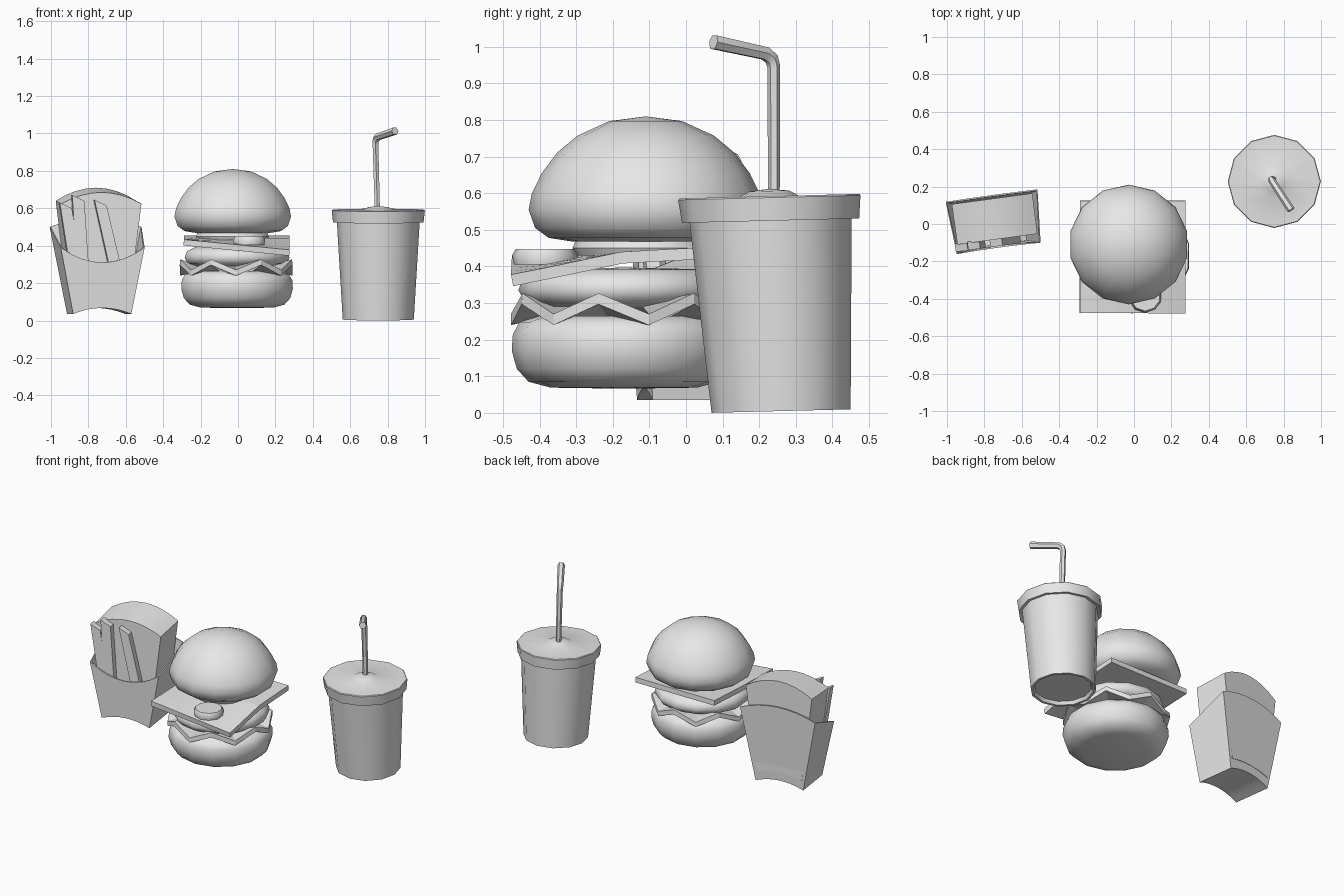
import bpy, bmesh, math

if "Cube" in bpy.data.objects:
    bpy.data.objects.remove(bpy.data.objects["Cube"])

grey = bpy.data.materials.new("plain_grey")
grey.diffuse_color = (0.8, 0.8, 0.8, 1)
grey.use_nodes = True
grey.node_tree.nodes["Principled BSDF"].inputs["Base Color"].default_value = grey.diffuse_color


def finish(name, bm, smooth=None, thick=0.0, offset=0.0):
    """Turn a bmesh into an object, optionally thickened and smooth shaded."""
    bmesh.ops.recalc_face_normals(bm, faces=bm.faces[:])
    me = bpy.data.meshes.new(name)
    bm.to_mesh(me)
    bm.free()
    me.materials.append(grey)
    ob = bpy.data.objects.new(name, me)
    bpy.context.collection.objects.link(ob)
    bpy.ops.object.select_all(action='DESELECT')
    bpy.context.view_layer.objects.active = ob
    ob.select_set(True)
    if thick:
        mod = ob.modifiers.new("thickness", 'SOLIDIFY')
        mod.thickness = thick
        mod.offset = offset
        bpy.ops.object.modifier_apply(modifier=mod.name)
    if smooth:
        bpy.ops.object.shade_smooth_by_angle(angle=math.radians(smooth))
    return ob


def lathe(name, profile, center, sides, lean=0.0, tilt=0.0, smooth=40):
    """Revolve (radius, z) points; lean shifts y with height, tilt raises the back."""
    bm = bmesh.new()
    rings = []
    for r, z in profile:
        count = sides if r > 0 else 1
        ring = []
        for i in range(count):
            a = math.pi / 2 + math.tau * i / sides
            y = r * math.sin(a)
            ring.append(bm.verts.new((center[0] + r * math.cos(a),
                                      center[1] + y + lean * z, z + tilt * y)))
        rings.append(ring)
    for a, b in zip(rings, rings[1:]):
        for i in range(sides):
            j = (i + 1) % sides
            if len(a) == 1:
                bm.faces.new((a[0], b[j], b[i]))
            elif len(b) == 1:
                bm.faces.new((a[i], a[j], b[0]))
            else:
                bm.faces.new((a[i], a[j], b[j], b[i]))
    return finish(name, bm, smooth)


# Burger: buns, patty and round fillings
lathe("top_bun", [(0, .468), (.2, .468), (.265, .478), (.302, .505), (.32, .555), (.311, .60),
                  (.284, .655), (.243, .71), (.187, .757), (.1, .797), (0, .81)],
      (-.028, -.11), 14, smooth=60)
lathe("bottom_bun", [(0, .066), (.2, .069), (.26, .085), (.292, .12), (.306, .17),
                     (.303, .215), (.285, .248), (.23, .265), (0, .268)],
      (-.005, -.17), 14, smooth=60)
lathe("patty", [(0, .285), (.22, .288), (.27, .305), (.288, .335), (.275, .37),
                (.23, .392), (0, .397)], (-.005, -.17), 14, smooth=60)
lathe("tomato", [(0, .43), (.19, .43), (.2, .45), (.19, .473), (0, .473)], (-.03, -.11), 14)
lathe("pickle", [(0, .405), (.085, .405), (.09, .43), (.08, .448), (0, .448)], (.06, -.385), 10)

# Wavy lettuce ring
bm = bmesh.new()
N = 14
hub = bm.verts.new((-.01, -.17, .28))
inner, outer = [], []
for i in range(N):
    a = -math.pi / 2 + math.tau * i / N
    zo = .255 if i % 2 == 0 else .312
    for ring, r, z in ((inner, .21, .28), (outer, .308, zo)):
        ring.append(bm.verts.new((-.01 + r * math.cos(a), -.17 + r * math.sin(a), z)))
for i in range(N):
    j = (i + 1) % N
    bm.faces.new((hub, inner[i], inner[j]))
    bm.faces.new((inner[i], outer[i], outer[j], inner[j]))
finish("lettuce", bm, thick=.03)

# Square cheese slice drooping at the front right
bm = bmesh.new()
bmesh.ops.create_grid(bm, x_segments=6, y_segments=6, size=1)
for v in bm.verts:
    t = (v.co.x + 1) / 2
    x, y = -.29 + .565 * t, -.175 + .3 * v.co.y
    s = min(1, max(0, (-.17 - y) / .3))
    v.co = (x, y, .425 + .015 * max(0, y + .17) / .3 - s * (.008 + .055 * t))
finish("cheese", bm, thick=.032)

# Drink cup with recessed base, lid and bent straw
CUP = (.75, .26)
lathe("cup", [(0, .025), (.165, .025), (.175, .005), (.19, .005), (.222, .535), (0, .535)],
      CUP, 12, lean=-.055, tilt=.025)
lathe("lid", [(.21, .53), (.242, .525), (.249, .588), (.245, .592), (.08, .592),
              (.055, .606), (0, .612)], CUP, 12, lean=-.055, tilt=.025)
cu = bpy.data.curves.new("straw", 'CURVE')
cu.dimensions = '3D'
cu.bevel_depth = .016
cu.bevel_resolution = 1
cu.use_fill_caps = True
path = [(.745, .24, .59, 1), (.735, .24, .945, 1.1), (.737, .234, .967, 1.2),
        (.748, .216, .982, 1.25), (.84, .075, 1.013, 1.35)]
sp = cu.splines.new('POLY')
sp.points.add(len(path) - 1)
for p, (x, y, z, r) in zip(sp.points, path):
    p.co = (x, y, z, 1)
    p.radius = r
cu.materials.append(grey)
straw = bpy.data.objects.new("straw", cu)
bpy.context.collection.objects.link(straw)
bpy.ops.object.select_all(action='DESELECT')
bpy.context.view_layer.objects.active = straw
straw.select_set(True)
bpy.ops.object.convert(target='MESH')
bpy.ops.object.shade_smooth_by_angle(angle=math.radians(50))


# Fries carton, built in its own frame and then turned
def place(ob):
    ob.location = (-.742, .008, 0)
    ob.rotation_euler.z = math.radians(7.7)


def carton(name, bottom, front, back, half_w, y_front, y_back, closed, thick=0.0):
    """Tapered block with curved edges; each edge is (corner z, rise in the middle)."""
    bm = bmesh.new()
    n = 8

    def row(edge, depth):
        out = []
        for i in range(n + 1):
            u = -1 + 2 * i / n
            z = edge[0] + edge[1] * (1 - u * u)
            out.append(bm.verts.new((u * half_w(edge[0]), depth(z), z)))
        return out

    fb, bb = row(bottom, y_front), row(bottom, y_back)
    ft, bt = row(front, y_front), row(back, y_back)
    strips = [(fb, ft), (bb, bt), (fb, bb)] + ([(ft, bt)] if closed else [])
    for a, b in strips:
        for i in range(n):
            bm.faces.new((a[i], a[i + 1], b[i + 1], b[i]))
    for k in (0, n):
        bm.faces.new((fb[k], bb[k], bt[k], ft[k]))
    place(finish(name, bm, 30, thick, -1))


carton("fries_carton", (.035, .032), (.39, -.08), (.5, .05),
       lambda z: .158 + .195 * (z - .04),
       lambda z: -.122 - .05 * (z - .04), lambda z: .122 + .05 * (z - .04), False, .008)
carton("carton_back_insert", (.1, .02), (.625, .06), (.64, .07),
       lambda z: .15 + .125 * (z - .1), lambda z: -.09, lambda z: .128, True)

# Loose fries leaning in front of the insert: bottom x, top x, top z
for k, (xb, xt, zt) in enumerate([(-.13, -.197, .615), (-.1, -.13, .655), (.09, -.01, .63)]):
    bm = bmesh.new()
    bmesh.ops.create_cube(bm, size=1)
    for v in bm.verts:
        f = v.co.z + .5
        v.co = (xb + (xt - xb) * f + v.co.x * .065, -.105 + v.co.y * .045,
                .2 + (zt - .2) * f - v.co.x * .03 * f)
    place(finish("fry_%d" % (k + 1), bm))
